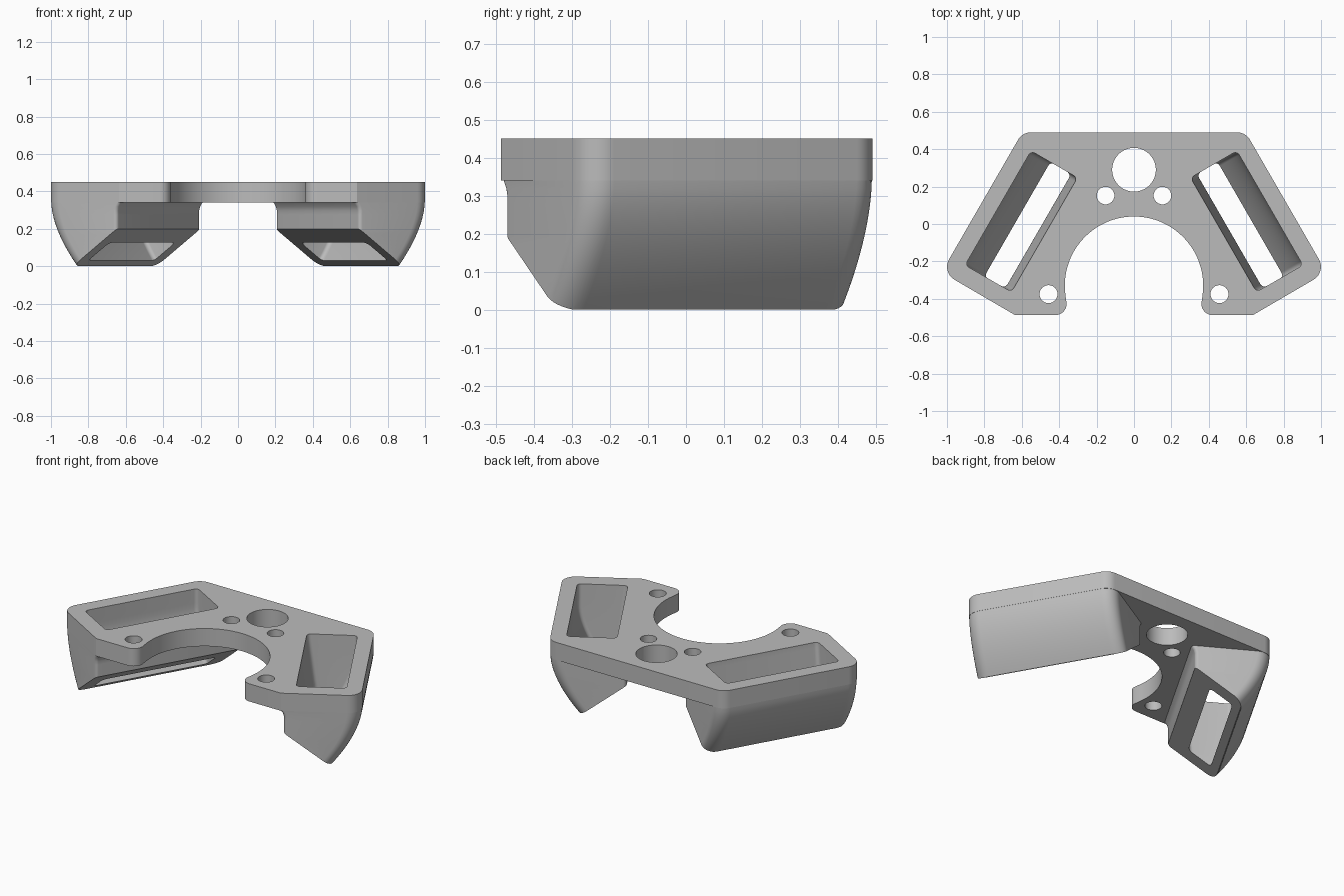
import bpy, bmesh, math
from mathutils import Matrix, Vector

cube = bpy.data.objects.get("Cube")
if cube:
    bpy.data.objects.remove(cube, do_unlink=True)

TOP, UNDER = 0.45, 0.34      # plate faces
C, S = math.cos(math.radians(30)), 0.5

grey = bpy.data.materials.new("plain grey")
grey.use_nodes = True
tone = (0.5, 0.5, 0.5, 1)
grey.diffuse_color = tone
grey.node_tree.nodes["Principled BSDF"].inputs["Base Color"].default_value = tone


def arc(cx, cy, r, a0, a1, n=8):
    """Points along an arc, angles in degrees."""
    angles = [math.radians(a0 + (a1 - a0) * i / n) for i in range(n + 1)]
    return [(cx + r * math.cos(a), cy + r * math.sin(a)) for a in angles]


def rounded_box(a, b, t0, t1, r_in, r_out):
    """Rectangle a..b by t0..t1 with separate inner and outer corner radii."""
    return (arc(b - r_out, t0 + r_out, r_out, -90, 0) + arc(b - r_out, t1 - r_out, r_out, 0, 90)
            + arc(a + r_in, t1 - r_in, r_in, 90, 180) + arc(a + r_in, t0 + r_in, r_in, 180, 270))


def loft(name, rings, matrix=None, cut=None):
    """Solid through rings of (outline, z), optionally sliced by a plane."""
    bm = bmesh.new()
    loops = [[bm.verts.new((x, y, z)) for x, y in outline] for outline, z in rings]
    for low, high in zip(loops, loops[1:]):
        for i in range(len(low)):
            bm.faces.new((low[i - 1], low[i], high[i], high[i - 1]))
    bm.faces.new(loops[0])
    bm.faces.new(loops[-1])
    if cut:
        geom = bm.verts[:] + bm.edges[:] + bm.faces[:]
        res = bmesh.ops.bisect_plane(bm, geom=geom, plane_co=cut[0], plane_no=cut[1], clear_outer=True)
        edges = [e for e in res["geom_cut"] if isinstance(e, bmesh.types.BMEdge)]
        bmesh.ops.contextual_create(bm, geom=edges)
    if matrix:
        bm.transform(matrix)
    bmesh.ops.recalc_face_normals(bm, faces=bm.faces[:])
    mesh = bpy.data.meshes.new(name)
    bm.to_mesh(mesh)
    bm.free()
    mesh.materials.append(grey)
    ob = bpy.data.objects.new(name, mesh)
    bpy.context.collection.objects.link(ob)
    return ob


def combine(target, tool, operation):
    """Apply a boolean and discard the tool."""
    mod = target.modifiers.new(operation, "BOOLEAN")
    mod.operation, mod.solver, mod.object = operation, "EXACT", tool
    bpy.context.view_layer.objects.active = target
    bpy.ops.object.modifier_apply(modifier=mod.name)
    bpy.data.objects.remove(tool, do_unlink=True)


def drop(z):
    """How far the outer wall has swept inward at height z."""
    return max(0, (UNDER - z) / UNDER) ** 1.7


def side_frame(side):
    """Duct frame: first axis points outward, second runs toward the front."""
    return Matrix(((side * C, side * S, 0, 0), (S, -C, 0, 0), (0, 0, 1, 0), (0, 0, 0, 1)))


# Mounting plate outline: right half, then mirrored
def place(n, t):
    return n * C + t * S, n * S - t * C


half = (arc(*place(0.682, -0.08), 0.08, 90, 30) + arc(*place(0.682, 0.658), 0.08, 30, -60)
        + [(0.636, -0.487)] + arc(0.42, -0.427, 0.06, -90, -180)
        + arc(0, -0.33, 0.37, -8, 90, 24))
outline = half + [(-x, y) for x, y in half[-2::-1]]
body = loft("fan_duct_bracket", [(outline, UNDER), (outline, TOP)])

# Curved duct shells with a slanted outlet face
for side in (1, -1):
    rings = []
    for i in range(17):
        z = UNDER * i / 16
        flare = 0.02 * max(0, (z - 0.31) / 0.03)
        rings.append((rounded_box(0.323 - flare, 0.761 - 0.162 * drop(z), -0.159, 0.737, 0.02, 0.08), z))
    rings.append((rings[-1][0], 0.4))
    shell = loft("duct_shell", rings, side_frame(side),
                 (Vector((0.323, 0, 0.2)), Vector((-0.737, 0, -1))))
    combine(body, shell, "UNION")

# Air passages through plate and shells
for side in (1, -1):
    rings = []
    for i in range(21):
        z = -0.05 + 0.55 * i / 20
        inner = 0.385 + 0.04 * min(1, max(0, (TOP - z) / 0.32))
        rings.append((rounded_box(inner, 0.672 - 0.14 * drop(z), -0.063, 0.642, 0.025, 0.025), z))
    combine(body, loft("air_passage", rings, side_frame(side)), "DIFFERENCE")

# Cable hole and screw holes
for x, y, r in ((0, 0.29, 0.117), (0.152, 0.152, 0.047), (-0.152, 0.152, 0.047),
                (0.457, -0.375, 0.048), (-0.457, -0.375, 0.048)):
    circle = arc(x, y, r, 0, 360, 40)[:-1]
    combine(body, loft("hole", [(circle, 0.3), (circle, 0.5)]), "DIFFERENCE")

# Smooth curved walls, crisp edges
bpy.ops.object.select_all(action="DESELECT")
body.select_set(True)
bpy.context.view_layer.objects.active = body
bpy.ops.object.shade_smooth_by_angle(angle=math.radians(30))
